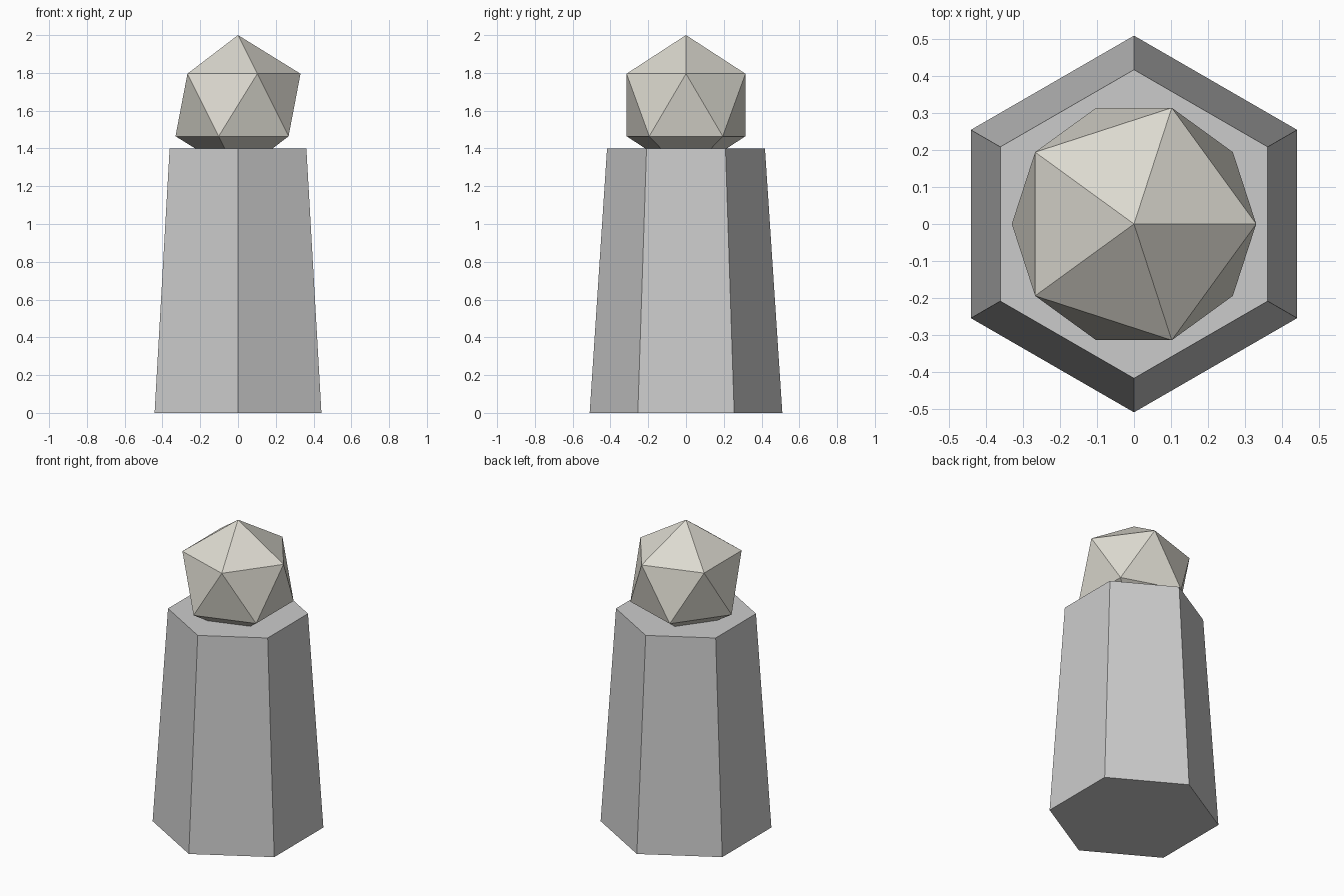
import bpy

if "Cube" in bpy.data.objects:
    bpy.data.objects.remove(bpy.data.objects["Cube"])

# Tapered six-sided pedestal, corners pointing front and back
height = 1.4
bpy.ops.mesh.primitive_cone_add(vertices=6, radius1=0.51, radius2=0.418,
                                depth=height, location=(0, 0, height / 2))
bpy.context.object.name = "pedestal"

# Faceted ball, its lowest point sunk into the pedestal top
radius = 0.37
bpy.ops.mesh.primitive_ico_sphere_add(subdivisions=1, radius=radius,
                                      location=(0, 0, 2.0 - radius))
ball = bpy.context.object
ball.name = "faceted_ball"

# Warm stone colour for the ball
stone = bpy.data.materials.new("warm_stone")
stone.diffuse_color = (0.72, 0.70, 0.63, 1)
stone.use_nodes = True
stone.node_tree.nodes["Principled BSDF"].inputs["Base Color"].default_value = stone.diffuse_color
ball.data.materials.append(stone)
